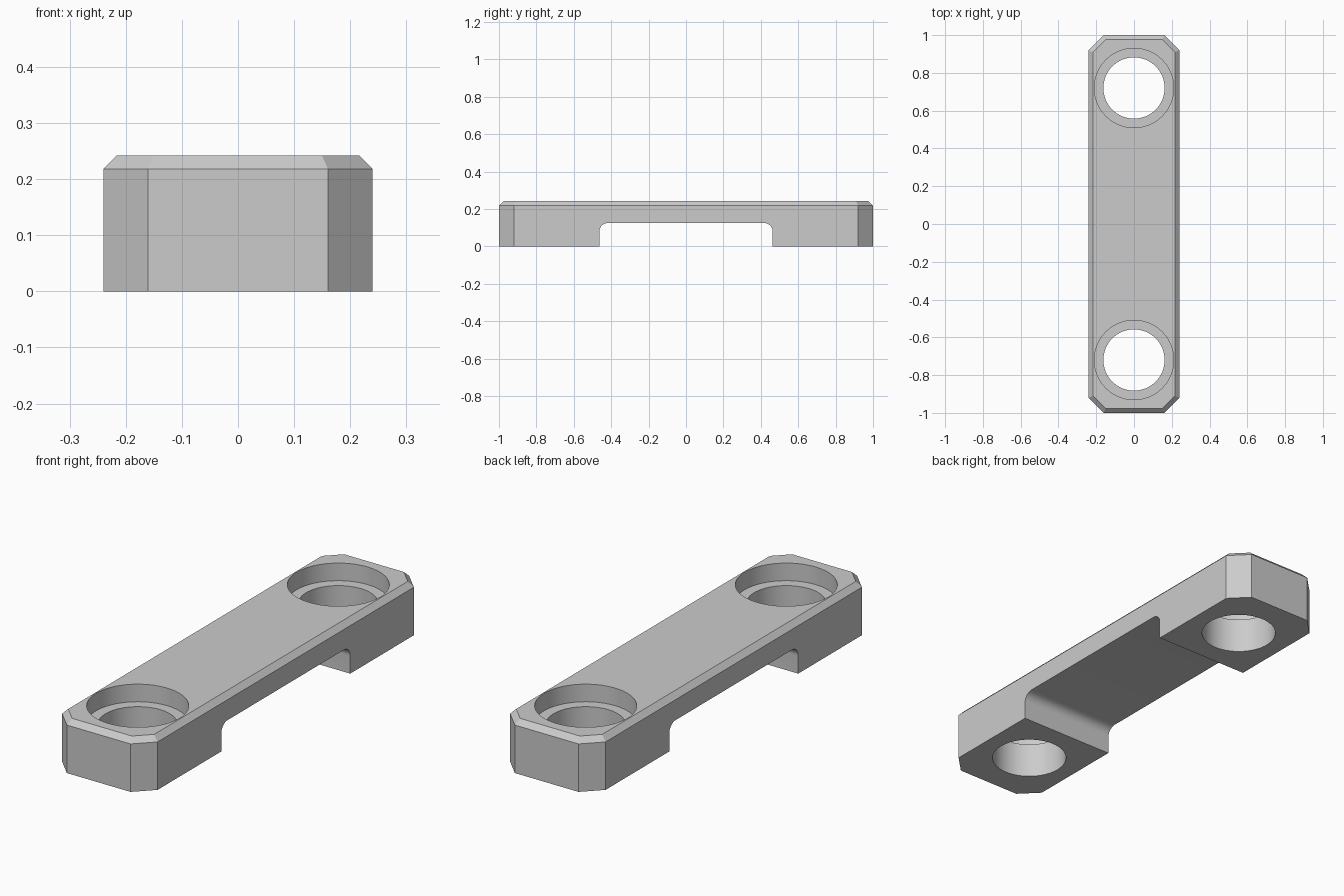
import bpy
import bmesh
import math
from mathutils import Matrix

if "Cube" in bpy.data.objects:
    bpy.data.objects.remove(bpy.data.objects["Cube"], do_unlink=True)

# Overall dimensions
HALF_W, HALF_L, HEIGHT = 0.24, 1.0, 0.242
CORNER, TOP_CHAMFER = 0.08, 0.024
NOTCH_HALF, NOTCH_TOP, NOTCH_FILLET = 0.463, 0.125, 0.045
HOLE_Y, HOLE_R, BORE_R, BORE_DEPTH = 0.72, 0.162, 0.21, 0.08

grey = bpy.data.materials.new("plain grey")
grey.use_nodes = True
colour = (0.6, 0.6, 0.6, 1)
grey.diffuse_color = colour
grey.node_tree.nodes["Principled BSDF"].inputs["Base Color"].default_value = colour


def make_object(name, bm):
    bmesh.ops.recalc_face_normals(bm, faces=bm.faces)
    mesh = bpy.data.meshes.new(name)
    bm.to_mesh(mesh)
    bm.free()
    mesh.materials.append(grey)
    obj = bpy.data.objects.new(name, mesh)
    bpy.context.collection.objects.link(obj)
    return obj


def box(half_w, half_l, z0, z1):
    bm = bmesh.new()
    bmesh.ops.create_cube(bm, size=1)
    bmesh.ops.scale(bm, verts=bm.verts, vec=(2 * half_w, 2 * half_l, z1 - z0))
    bmesh.ops.translate(bm, verts=bm.verts, vec=(0, 0, (z0 + z1) / 2))
    return bm


def bevel(bm, rule, offset, segments=1):
    edges = [e for e in bm.edges if rule(e.verts[0].co, e.verts[1].co)]
    bmesh.ops.bevel(bm, geom=edges, offset=offset, segments=segments,
                    profile=0.5, affect='EDGES')


def cylinder(name, radius, y, z0, z1):
    bm = bmesh.new()
    bmesh.ops.create_cone(bm, cap_ends=True, segments=96, radius1=radius,
                          radius2=radius, depth=z1 - z0,
                          matrix=Matrix.Translation((0, y, (z0 + z1) / 2)))
    return make_object(name, bm)


# Bar with cut corners and a chamfered top rim
bm = box(HALF_W, HALF_L, 0, HEIGHT)
bevel(bm, lambda a, b: abs(a.z - b.z) > 0.1, CORNER)
bevel(bm, lambda a, b: min(a.z, b.z) > HEIGHT - 0.001, TOP_CHAMFER)
bar = make_object("mounting_bar", bm)

# Underside notch with rounded inner corners
bm = box(HALF_W * 2, NOTCH_HALF, -NOTCH_TOP, NOTCH_TOP)
bevel(bm, lambda a, b: abs(a.x - b.x) > 0.1 and min(a.z, b.z) > 0,
      NOTCH_FILLET, 12)
cutters = [make_object("notch_cutter", bm)]

# Counterbored through holes at both ends
for side, y in (("front", -HOLE_Y), ("back", HOLE_Y)):
    cutters.append(cylinder(side + "_hole_cutter", HOLE_R, y, -0.1, HEIGHT + 0.1))
    cutters.append(cylinder(side + "_bore_cutter", BORE_R, y,
                            HEIGHT - BORE_DEPTH, HEIGHT + 0.1))

bpy.ops.object.select_all(action='DESELECT')
bpy.context.view_layer.objects.active = bar
bar.select_set(True)
for cutter in cutters:
    cutter.hide_render = True
    mod = bar.modifiers.new(cutter.name, 'BOOLEAN')
    mod.operation = 'DIFFERENCE'
    mod.solver = 'EXACT'
    mod.object = cutter
    bpy.ops.object.modifier_apply(modifier=mod.name)
    bpy.data.objects.remove(cutter, do_unlink=True)

# Smooth the round walls, keep the machined edges crisp
bpy.ops.object.shade_smooth_by_angle(angle=math.radians(20))
